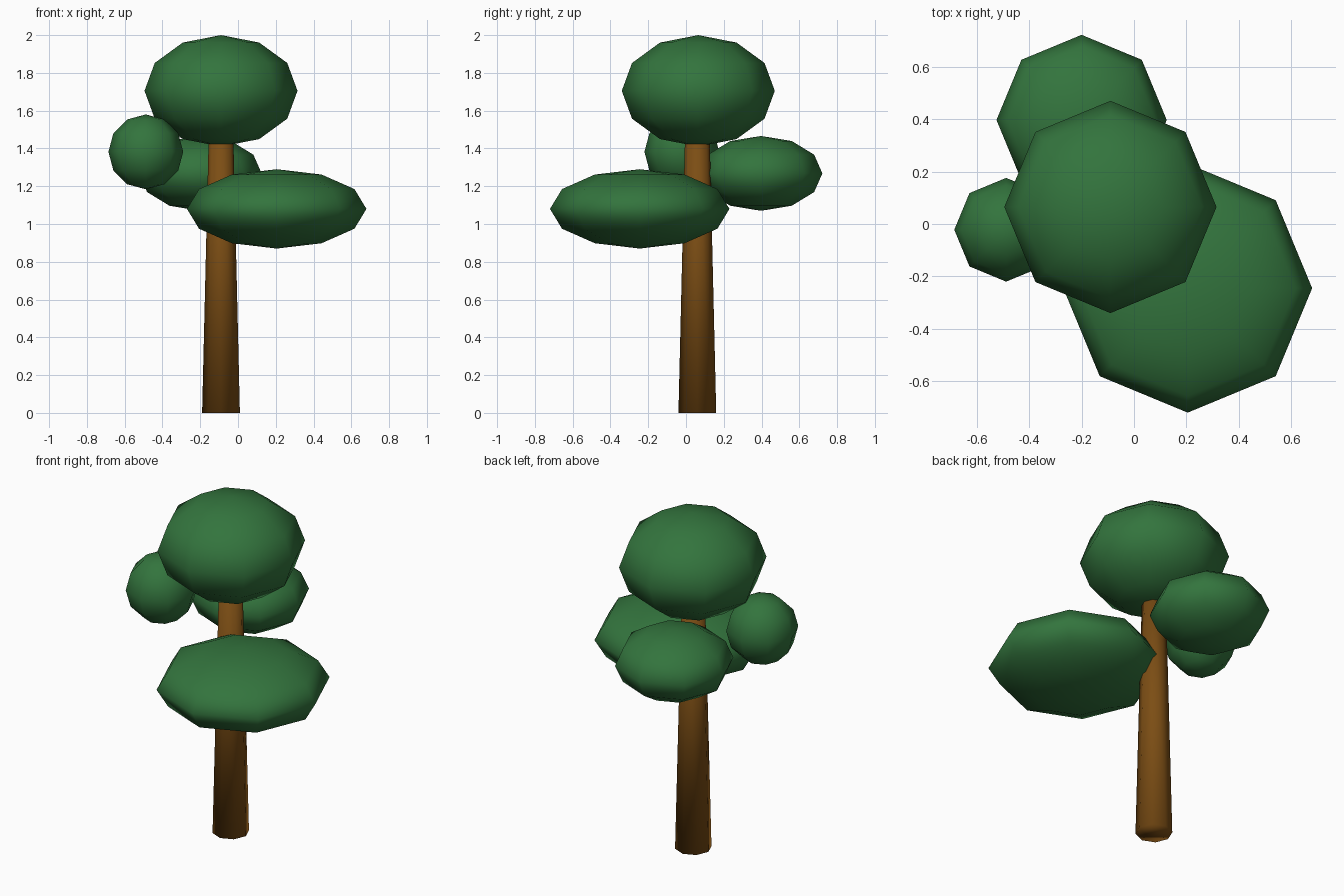
import bpy

cube = bpy.data.objects.get("Cube")
if cube:
    bpy.data.objects.remove(cube, do_unlink=True)


def make_material(name, rgb):
    mat = bpy.data.materials.new(name)
    mat.use_nodes = True
    color = (*rgb, 1.0)
    mat.diffuse_color = color
    mat.node_tree.nodes["Principled BSDF"].inputs["Base Color"].default_value = color
    return mat


def finish(name, mat):
    obj = bpy.context.object
    obj.name = name
    obj.data.name = name
    obj.data.materials.append(mat)
    bpy.ops.object.shade_smooth()
    return obj


leaf_green = make_material("leaf green", (0.033, 0.175, 0.047))
bark_brown = make_material("bark brown", (0.2, 0.075, 0.007))

# Tapered eight-sided trunk, its top hidden inside the crown
trunk_height = 1.6
bpy.ops.mesh.primitive_cone_add(vertices=8, radius1=0.1, radius2=0.062,
                                depth=trunk_height,
                                location=(-0.09, 0.06, trunk_height / 2))
finish("trunk", bark_brown)

# Flattened foliage clumps: name, centre, horizontal radius, vertical radius
clumps = [
    ("crown_foliage", (-0.09, 0.065, 1.705), 0.405, 0.295),
    ("front_left_foliage", (0.205, -0.245, 1.08), 0.475, 0.21),
    ("back_foliage", (-0.2, 0.397, 1.268), 0.325, 0.198),
    ("right_foliage", (-0.488, -0.022, 1.382), 0.198, 0.198),
]
for name, centre, radius, half_height in clumps:
    bpy.ops.mesh.primitive_uv_sphere_add(segments=8, ring_count=6, radius=1,
                                         location=centre)
    clump = finish(name, leaf_green)
    clump.scale = (radius, radius, half_height)
